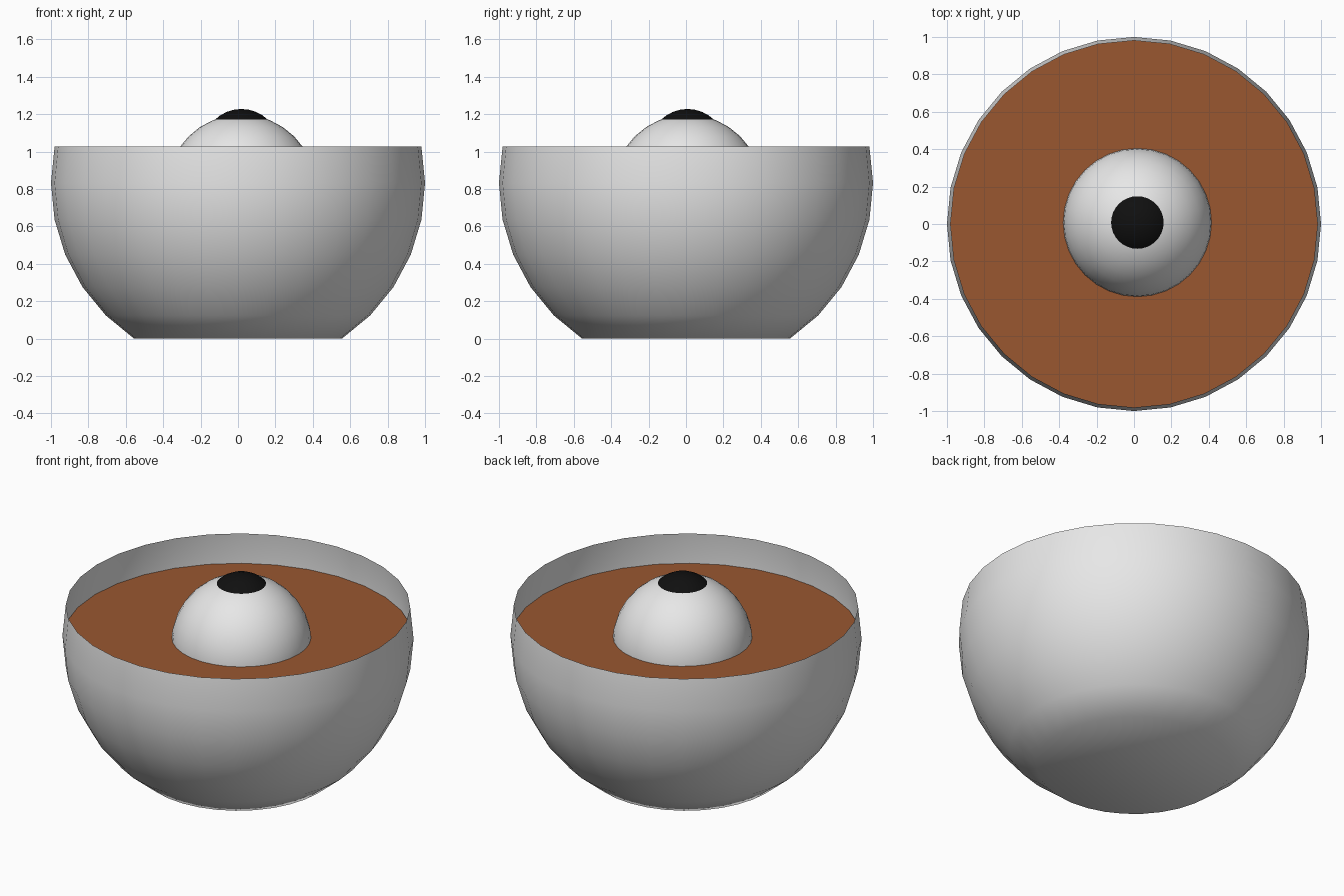
import bpy, bmesh
from math import sin, cos, pi

if "Cube" in bpy.data.objects:
    bpy.data.objects.remove(bpy.data.objects["Cube"])


def material(name, rgb):
    m = bpy.data.materials.new(name)
    m.diffuse_color = (*rgb, 1)
    m.use_nodes = True
    m.node_tree.nodes["Principled BSDF"].inputs["Base Color"].default_value = m.diffuse_color
    return m


WHITE = material("porcelain_white", (0.8, 0.8, 0.8))
BROWN = material("broth_brown", (0.32, 0.095, 0.03))
BLACK = material("yolk_black", (0.005, 0.005, 0.005))
SEGMENTS = 32
CENTRE_Z = 0.8315   # height of the bowl's widest ring


def finish(bm, name, mat, location=(0, 0, 0)):
    mesh = bpy.data.meshes.new(name)
    bm.to_mesh(mesh)
    bm.free()
    mesh.materials.append(mat)
    mesh.shade_smooth()
    obj = bpy.data.objects.new(name, mesh)
    obj.location = location
    bpy.context.collection.objects.link(obj)
    return obj


def sphere(name, radius, location, mat):
    bm = bmesh.new()
    bmesh.ops.create_uvsphere(bm, u_segments=SEGMENTS, v_segments=16, radius=radius)
    return finish(bm, name, mat, location)


# Bowl: thin open shell following a sphere, from a flat base to just above its widest ring
bm = bmesh.new()
rings = []
for step in range(3, 10):
    a = pi * step / 16
    rings.append([bm.verts.new((sin(a) * cos(2 * pi * i / SEGMENTS),
                                sin(a) * sin(2 * pi * i / SEGMENTS),
                                CENTRE_Z - cos(a))) for i in range(SEGMENTS)])
for low, high in zip(rings, rings[1:]):
    for i in range(SEGMENTS):
        j = (i + 1) % SEGMENTS
        bm.faces.new((low[i], low[j], high[j], high[i]))
bm.faces.new(rings[0][::-1])
finish(bm, "bowl", WHITE)

# Broth: flat surface filling the bowl up to its widest ring
bm = bmesh.new()
bmesh.ops.create_circle(bm, cap_ends=True, segments=SEGMENTS, radius=0.997)
bmesh.ops.recalc_face_normals(bm, faces=bm.faces)
if bm.faces[:][0].normal.z < 0:
    bmesh.ops.reverse_faces(bm, faces=bm.faces[:])
finish(bm, "broth", BROWN, (0, 0, CENTRE_Z))

# Egg half sunk in the broth, with a dark yolk poking out of the top
sphere("egg", 0.4, (0.018, 0.008, 0.798), WHITE)
sphere("yolk", 0.204, (0.018, 0.008, 1.024), BLACK)
